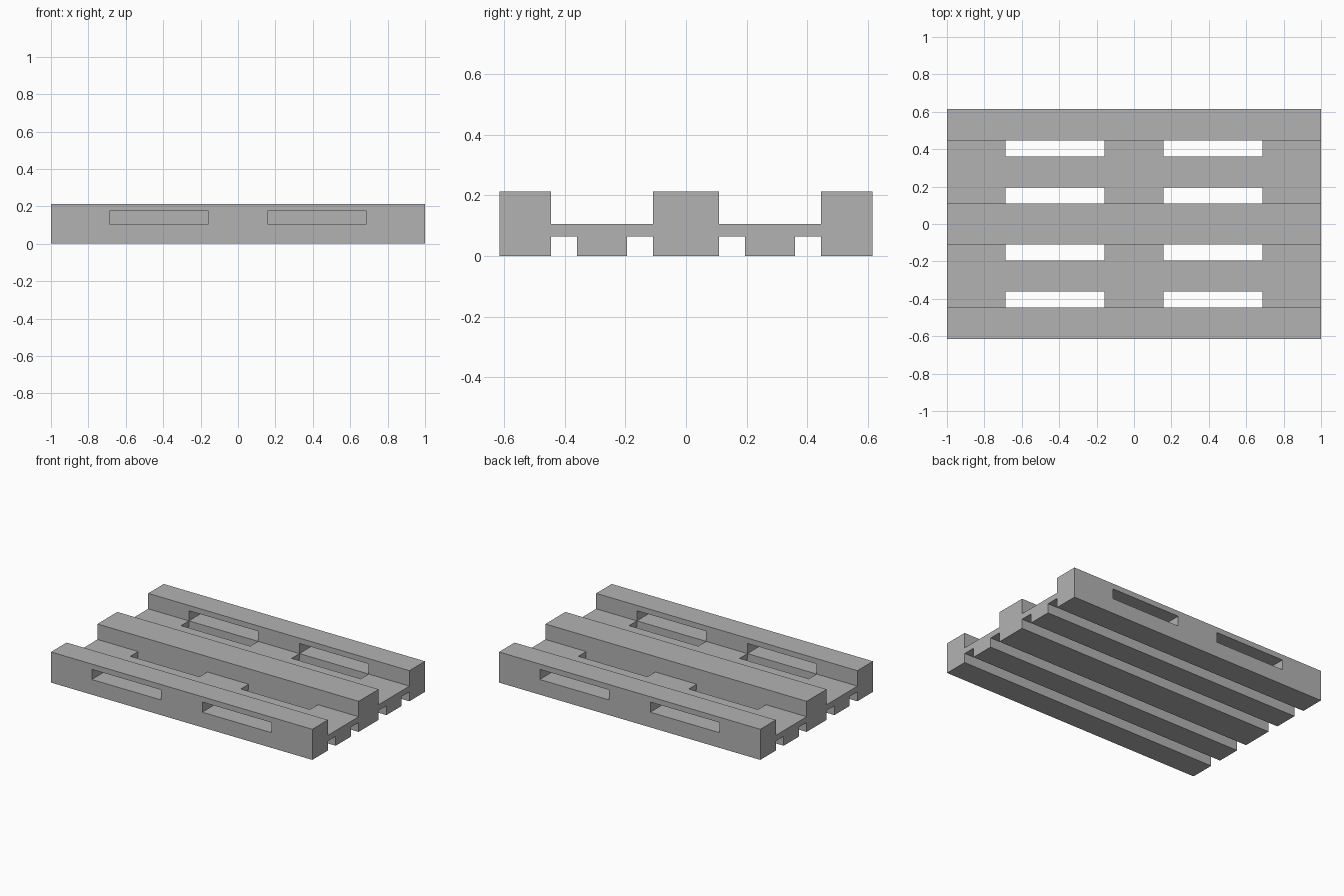
import bpy

if "Cube" in bpy.data.objects:
    bpy.data.objects.remove(bpy.data.objects["Cube"])

grey = bpy.data.materials.new("plain grey")
grey.use_nodes = True
GREY = (0.45, 0.45, 0.45, 1)
grey.diffuse_color = GREY
grey.node_tree.nodes["Principled BSDF"].inputs["Base Color"].default_value = GREY

# Main heights and widths
HALF_LENGTH = 1.0
BEAM_TOP, DECK_TOP, DECK_BOTTOM = 0.212, 0.105, 0.065
SLOT_TOP = 0.175
OUTER, OUTER_IN = 0.616, 0.446
RUNNER_OUT, RUNNER_IN = 0.36, 0.195
CENTRE = 0.109
OPEN_OUT, OPEN_IN = 0.688, 0.158


def box(name, x, y, z):
    """Box spanning the given (low, high) ranges."""
    bpy.ops.mesh.primitive_cube_add(size=1, location=[sum(r) / 2 for r in (x, y, z)])
    ob = bpy.context.object
    ob.name = name
    ob.scale = [r[1] - r[0] for r in (x, y, z)]
    bpy.ops.object.transform_apply(location=False, rotation=False, scale=True)
    ob.data.materials.append(grey)
    return ob


def span(side, a, b):
    """Range from a to b mirrored to the chosen side."""
    return tuple(sorted((side * a, side * b)))


def cut(target, cutter):
    mod = target.modifiers.new("slot", "BOOLEAN")
    mod.operation = "DIFFERENCE"
    mod.solver = "EXACT"
    mod.object = cutter
    bpy.context.view_layer.objects.active = target
    bpy.ops.object.modifier_apply(modifier=mod.name)
    bpy.data.objects.remove(cutter)


full = (-HALF_LENGTH, HALF_LENGTH)
bays = {
    "right": (-HALF_LENGTH, -OPEN_OUT),
    "middle": (-OPEN_IN, OPEN_IN),
    "left": (OPEN_OUT, HALF_LENGTH),
}

# Centre beam
box("centre_beam", full, (-CENTRE, CENTRE), (0, BEAM_TOP))

for label, side in (("front", -1), ("back", 1)):
    # Outer beam with two through slots
    beam = box(label + "_beam", full, span(side, OUTER_IN, OUTER), (0, BEAM_TOP))
    for s in (-1, 1):
        cutter = box("slot_cutter", span(s, OPEN_IN, OPEN_OUT),
                     span(side, OUTER_IN - 0.05, OUTER + 0.05), (DECK_TOP, SLOT_TOP))
        cutter.hide_render = True
        cut(beam, cutter)

    # Low runner between the beams
    box(label + "_runner", full, span(side, RUNNER_IN, RUNNER_OUT), (0, DECK_TOP))

    # Deck bridges joining the runner to the beams, leaving open windows
    for bay, x in bays.items():
        for gap, a, b in (("inner", CENTRE, RUNNER_IN), ("outer", RUNNER_OUT, OUTER_IN)):
            box(f"{label}_{gap}_bridge_{bay}", x, span(side, a, b), (DECK_BOTTOM, DECK_TOP))
